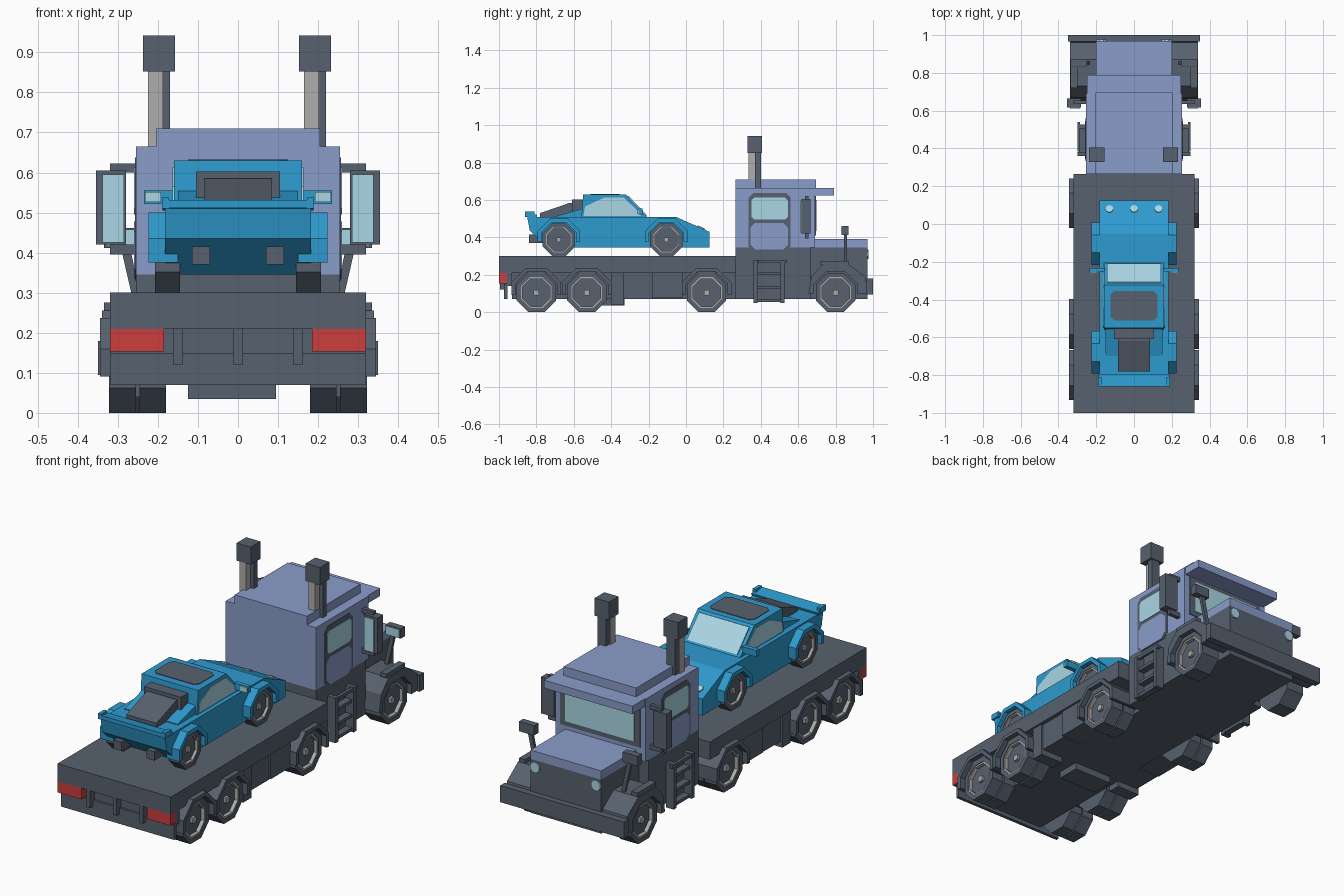
import bpy, bmesh, math

if "Cube" in bpy.data.objects:
    bpy.data.objects.remove(bpy.data.objects["Cube"])

def mat(name, r, g, b):
    m = bpy.data.materials.new(name)
    m.diffuse_color = (r, g, b, 1)
    m.use_nodes = True
    m.node_tree.nodes["Principled BSDF"].inputs["Base Color"].default_value = m.diffuse_color
    return m

GREY = mat("dark_grey", .096, .120, .158)
CAB = mat("cab_blue", .255, .335, .590)
BLUE = mat("car_blue", .027, .325, .625)
GLASS = mat("pale_glass", .400, .680, .780)
METAL = mat("light_metal", .430, .420, .405)
RED = mat("tail_red", .610, .048, .048)

def prism(name, pts, x0, x1, m, width=None, mirror=False):
    """Extrude a (y, z) profile along x; width(z) scales x; mirror adds the -x copy."""
    bm = bmesh.new()
    w = width or (lambda z: 1)
    for s in ((1, -1) if mirror else (1,)):
        a = [bm.verts.new((s * x0 * w(z), y, z)) for y, z in pts]
        b = [bm.verts.new((s * x1 * w(z), y, z)) for y, z in pts]
        bm.faces.new(a)
        bm.faces.new(b)
        n = len(pts)
        for i in range(n):
            j = (i + 1) % n
            bm.faces.new((a[i], a[j], b[j], b[i]))
    bmesh.ops.recalc_face_normals(bm, faces=bm.faces)
    me = bpy.data.meshes.new(name)
    bm.to_mesh(me)
    bm.free()
    me.materials.append(m)
    ob = bpy.data.objects.new(name, me)
    bpy.context.collection.objects.link(ob)
    return ob

def box(name, x0, x1, y0, y1, z0, z1, m, mirror=False):
    return prism(name, [(y0, z0), (y1, z0), (y1, z1), (y0, z1)], x0, x1, m, None, mirror)

def pair(name, *a):
    return box(name, *a, mirror=True)

def cut_rect(y0, y1, z0, z1, c):
    return [(y0 + c, z0), (y1 - c, z0), (y1, z0 + c), (y1, z1 - c),
            (y1 - c, z1), (y0 + c, z1), (y0, z1 - c), (y0, z0 + c)]

def octagon(y, z, r):
    return [(y + r * math.cos(math.pi * (k + .5) / 4), z + r * math.sin(math.pi * (k + .5) / 4))
            for k in range(8)]

def ring(name, y, z, ro, ri, x0, x1, m):
    """Octagonal ring made of eight segments, on both sides."""
    o, i = octagon(y, z, ro), octagon(y, z, ri)
    for k in range(8):
        j = (k + 1) % 8
        prism(name, [o[k], o[j], i[j], i[k]], x0, x1, m, None, True)

def wheel(name, y, z, r, tyres, face):
    """Octagonal tyres with a recessed disc, a bright rim and a hub."""
    for x0, x1 in tyres:
        prism(name + "_tyre", octagon(y, z, r), x0, x1, GREY, None, True)
    ring(name + "_sidewall", y, z, r, r * .78, face - .022, face, GREY)
    ring(name + "_rim", y, z, r * .78, r * .70, face - .022, face - .003, METAL)
    h = r * .13
    prism(name + "_hub", cut_rect(y - h, y + h, z - h, z + h, h * .3),
          face - .022, face - .008, METAL, None, True)

def arch(name, y, z, ro, ri, x0, x1, m):
    """Wheel arch: the upper part of an octagonal band."""
    def half(r):
        a = octagon(y, z, r)
        return [(a[0][0], z - r * .1)] + a[0:4] + [(a[3][0], z - r * .1)]
    prism(name, half(ro) + half(ri)[::-1], x0, x1, m, None, True)

# ---- flatbed and chassis
box("flatbed_deck", -.32, .32, -1, .265, .21, .30, GREY)
box("chassis", -.18, .18, -.93, .97, .07, .21, GREY)
box("underbody_tank", -.125, .095, -.45, -.33, .035, .07, GREY)
pair("side_tank", .18, .31, -.40, -.335, .04, .21, GREY)
pair("side_skirt", .18, .30, -.335, -.18, .07, .21, GREY)
pair("side_locker", .18, .31, -.18, -.02, .075, .21, GREY)
box("tail_board", -.32, .32, -.972, -.955, .07, .15, GREY)
box("tail_backing", -.32, .32, -.96, -.93, .14, .21, GREY)
pair("tail_light", .185, .32, -1, -.955, .153, .21, RED)
for x in (-.15, 0, .15):
    box("tail_bar", x - .011, x + .011, -.995, -.96, .12, .21, GREY)
prism("mud_strut", [(-.92, .16), (-.91, .16), (-.86, .21), (-.88, .21)], .2, .33, GREY, None, True)

# ---- truck wheels and fenders
DUAL = [(.18, .246), (.254, .30)]
for y in (-.80, -.53, .11):
    wheel("truck_wheel", y, .105, .1136, DUAL, .322)
    arch("wheel_fender", y, .105, .143, .122, .18, .345, GREY)
wheel("steer_wheel", .80, .105, .1136, [(.22, .30)], .322)
prism("front_fender", [(.655, .10), (.67, .19), (.73, .255), (.87, .255), (.96, .19), (.975, .10),
                       (.915, .10), (.915, .15), (.85, .215), (.75, .215), (.685, .15), (.685, .10)],
      .19, .34, GREY, None, True)
pair("fender_trim", .3, .335, .72, .87, .255, .275, GREY)

# ---- cab
box("cab_lower", -.255, .255, .265, .665, .07, .345, GREY)
box("cab_upper", -.255, .255, .265, .69, .345, .665, CAB)
box("cab_roof", -.205, .205, .265, .695, .665, .71, CAB)
box("sun_visor", -.25, .25, .69, .79, .625, .665, CAB)
box("nose", -.20, .20, .66, .97, .07, .345, GREY)
box("hood", -.20, .20, .69, .97, .345, .39, CAB)
box("front_bumper", -.35, .35, .965, 1.0, .095, .18, GREY)
# headlights: octagonal studs at the nose corners
for k in (-1, 1):
    bpy.ops.mesh.primitive_cylinder_add(vertices=8, radius=.028, depth=.012,
                                        location=(k * .172, .971, .31),
                                        rotation=(math.pi / 2, math.pi / 8, 0))
    bpy.context.object.name = "headlight"
    bpy.context.object.data.materials.append(GLASS)
# windscreen and door details, as thin plates
box("windscreen_frame", -.225, .225, .69, .694, .41, .62, GREY)
box("windscreen_glass", -.195, .195, .69, .698, .435, .60, GLASS)
prism("door_frame", cut_rect(.333, .56, .33, .637, .025), -.2575, .2575, GREY)
prism("door_panel", cut_rect(.345, .545, .335, .478, .025), -.260, .260, CAB)
prism("door_glass", cut_rect(.35, .545, .495, .612, .015), -.260, .260, GLASS)
# boarding steps
for y in (.36, .505):
    pair("step_rail", .255, .30, y, y + .022, .05, .28, GREY)
for z in (.055, .125, .20):
    pair("step_rung", .255, .29, .36, .525, z, z + .016, GREY)
pair("grab_rail", .285, .30, .385, .54, .262, .278, GREY)
# door mirrors with brackets
pair("mirror_housing", .28, .355, .618, .665, .42, .605, GREY)
pair("mirror_glass", .285, .338, .612, .619, .425, .595, GLASS)
pair("mirror_top_arm", .25, .32, .635, .655, .60, .622, GREY)
pair("mirror_low_arm", .25, .32, .635, .655, .395, .42, GREY)
# hood mirrors on leaning stalks
pair("hood_mirror", .25, .335, .835, .87, .412, .462, GREY)
pair("hood_mirror_glass", .255, .33, .830, .836, .416, .458, GLASS)
prism("hood_mirror_stalk", [(.845, .25), (.86, .25), (.86, .415), (.845, .415)],
      .235, .255, GREY, lambda z: 1 + (z - .25) * .9, True)
# exhaust stacks: bright front half, dark rear half
for cx in (-.1975, .1925):
    box("exhaust_pipe", cx - .0275, cx + .010, .333, .372, .60, .93, METAL)
    box("exhaust_shield", cx - .02, cx + .0275, .370, .400, .60, .93, GREY)
    box("exhaust_cap", cx - .04, cx + .04, .328, .405, .852, .942, GREY)

# ---- car on the deck
body = [(-.735, .345), (.125, .345), (.125, .43), (-.05, .508), (-.80, .508), (-.85, .515), (-.835, .435)]
prism("car_body", body, -.182, .182, BLUE)
prism("car_cabin", [(-.56, .50), (-.20, .50), (-.323, .63), (-.55, .63)], -.16, .16, BLUE)
prism("car_side_glass", [(-.548, .515), (-.24, .515), (-.25, .535), (-.333, .612), (-.44, .612), (-.54, .565)],
      -.163, .163, GLASS)
prism("car_windscreen", [(-.215, .515), (-.208, .518), (-.307, .622), (-.314, .619)], -.142, .142, GLASS)
# roof panel: a chamfered plate
roof = prism("car_roof_panel", cut_rect(-.51, -.355, -.125, .125, .02), .0, .006, GREY)
for v in roof.data.vertices:
    v.co = (v.co.z, v.co.y, .627 + v.co.x)
prism("car_rear_buttress", [(-.55, .50), (-.55, .555), (-.70, .512), (-.70, .50)], .08, .15, BLUE, None, True)
prism("engine_cover", [(-.55, .50), (-.55, .585), (-.62, .585), (-.78, .53), (-.78, .50)], -.085, .085, GREY)
box("engine_intake", -.105, .105, -.61, -.55, .52, .603, GREY)
# spoiler
prism("spoiler", [(-.86, .512), (-.80, .505), (-.795, .52), (-.86, .532)], -.188, .188, BLUE)
pair("spoiler_tip", .172, .19, -.86, -.81, .51, .538, BLUE)
pair("car_exhaust", .07, .115, -.84, -.73, .37, .415, GREY)
# car wheels and flares
for y in (-.68, -.105):
    wheel("car_wheel", y, .388, .0945, [(.145, .19)], .207)
    arch("car_flare", y, .388, .122, .100, .15, .224, BLUE)
# octagonal lamps sit on the sloping bonnet
for x in (-.13, 0, .13):
    bpy.ops.mesh.primitive_cylinder_add(vertices=8, radius=.021, depth=.008,
                                        location=(x, .08, .452), rotation=(-math.atan2(.078, .175), 0, 0))
    bpy.context.object.name = "bonnet_lamp"
    bpy.context.object.data.materials.append(GLASS)
# car mirrors
pair("car_mirror", .155, .235, -.255, -.232, .522, .555, BLUE)
pair("car_mirror_glass", .192, .232, -.260, -.254, .526, .552, GLASS)
